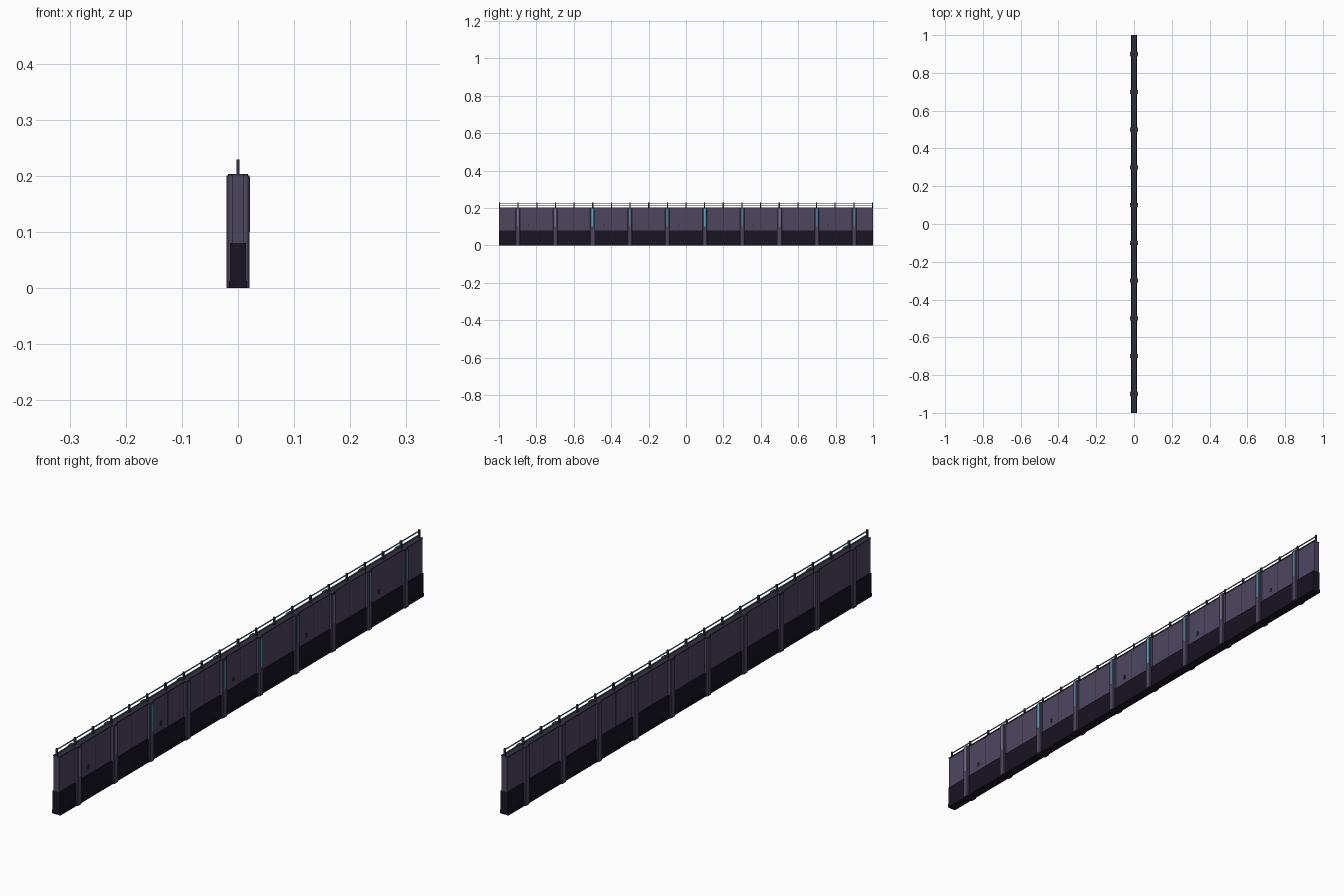
import bpy, bmesh
from mathutils import Matrix, Vector

if "Cube" in bpy.data.objects:
    bpy.data.objects.remove(bpy.data.objects["Cube"])


def mat(name, rgb):
    m = bpy.data.materials.new(name)
    m.diffuse_color = (*rgb, 1)
    m.use_nodes = True
    m.node_tree.nodes["Principled BSDF"].inputs["Base Color"].default_value = m.diffuse_color
    return m


PURPLE = mat("wall_purple", (0.075, 0.062, 0.118))
DARK = mat("base_dark", (0.009, 0.007, 0.016))
TRIM = mat("trim_dark", (0.035, 0.03, 0.055))
TEAL = mat("rail_teal", (0.10, 0.28, 0.30))
CYAN = mat("light_cyan", (0.06, 0.45, 0.58))
BLUE = mat("light_dim", (0.07, 0.22, 0.32))
LILAC = mat("light_off", (0.20, 0.17, 0.27))


def boxes(name, spans, material):
    """One object from a list of (x0, x1, y0, y1, z0, z1) boxes."""
    bm = bmesh.new()
    for x0, x1, y0, y1, z0, z1 in spans:
        size = Matrix.Diagonal((x1 - x0, y1 - y0, z1 - z0, 1))
        mid = Vector((x0 + x1, y0 + y1, z0 + z1)) / 2
        bmesh.ops.create_cube(bm, size=1, matrix=Matrix.Translation(mid) @ size)
    return finish(name, bm, material)


def finish(name, bm, material):
    me = bpy.data.meshes.new(name)
    bm.to_mesh(me)
    bm.free()
    me.materials.append(material)
    ob = bpy.data.objects.new(name, me)
    bpy.context.collection.objects.link(ob)
    return ob


# Wall body, plinth, foot and coping
boxes("wall_panel", [(-0.010, 0.010, -1, 1, 0.08, 0.2)], PURPLE)
boxes("plinth", [(-0.014, 0.014, -1, 1, 0.012, 0.08)], DARK)
boxes("foot", [(-0.016, 0.016, -1, 1, 0, 0.012)], DARK)
boxes("coping", [(-0.0125, 0.0125, -1, 1, 0.2, 0.203)], TRIM)

# Chamfered pilasters through the wall, with thin caps
post_y = [-0.9 + 0.2 * i for i in range(10)]


def pilasters(name, hx, hy, c, z0, z1, material):
    outline = [(hx, hy - c), (hx - c, hy), (c - hx, hy), (-hx, hy - c),
               (-hx, c - hy), (c - hx, -hy), (hx - c, -hy), (hx, c - hy)]
    bm = bmesh.new()
    for y in post_y:
        face = bm.faces.new([bm.verts.new((px, y + py, z0)) for px, py in outline])
        ext = bmesh.ops.extrude_face_region(bm, geom=[face], use_keep_orig=True)
        top = [v for v in ext["geom"] if isinstance(v, bmesh.types.BMVert)]
        bmesh.ops.translate(bm, verts=top, vec=(0, 0, z1 - z0))
    bmesh.ops.recalc_face_normals(bm, faces=bm.faces)
    return finish(name, bm, material)


pilasters("pilasters", 0.0205, 0.012, 0.0025, 0, 0.2, PURPLE)
pilasters("pilaster_caps", 0.018, 0.010, 0.002, 0.2, 0.2035, TRIM)

# Light strips on the right-hand face of each pilaster
lights = [LILAC, LILAC, CYAN, BLUE, BLUE, CYAN, BLUE, LILAC, BLUE, BLUE]
for i, (y, m) in enumerate(zip(post_y, lights)):
    boxes(f"light_strip_{i + 1}", [(0.019, 0.0212, y - 0.004, y + 0.004, 0.1, 0.198)], m)

# Panel seams midway between pilasters
seams = [-0.8 + 0.2 * i for i in range(9)]
boxes("panel_seams", [(-0.0103, 0.0103, y - 0.001, y + 0.001, 0.08, 0.2) for y in seams], TRIM)

# Small wall fittings on the right-hand face
boxes("wall_fittings", [(0.009, 0.0125, y - 0.004, y + 0.004, 0.1, 0.114)
                        for y in (-0.84, -0.44, -0.04, 0.36, 0.76)], TRIM)

# Railing posts and two thin rails
rail_y = [-0.997 + 1.994 * i / 20 for i in range(21)]
boxes("railing_posts", [(-0.003, 0.003, y - 0.003, y + 0.003, 0.2, 0.229) for y in rail_y], TRIM)
boxes("rails", [(-0.0015, 0.0015, -1, 1, z - 0.0015, z + 0.0015) for z in (0.211, 0.2245)], TEAL)
